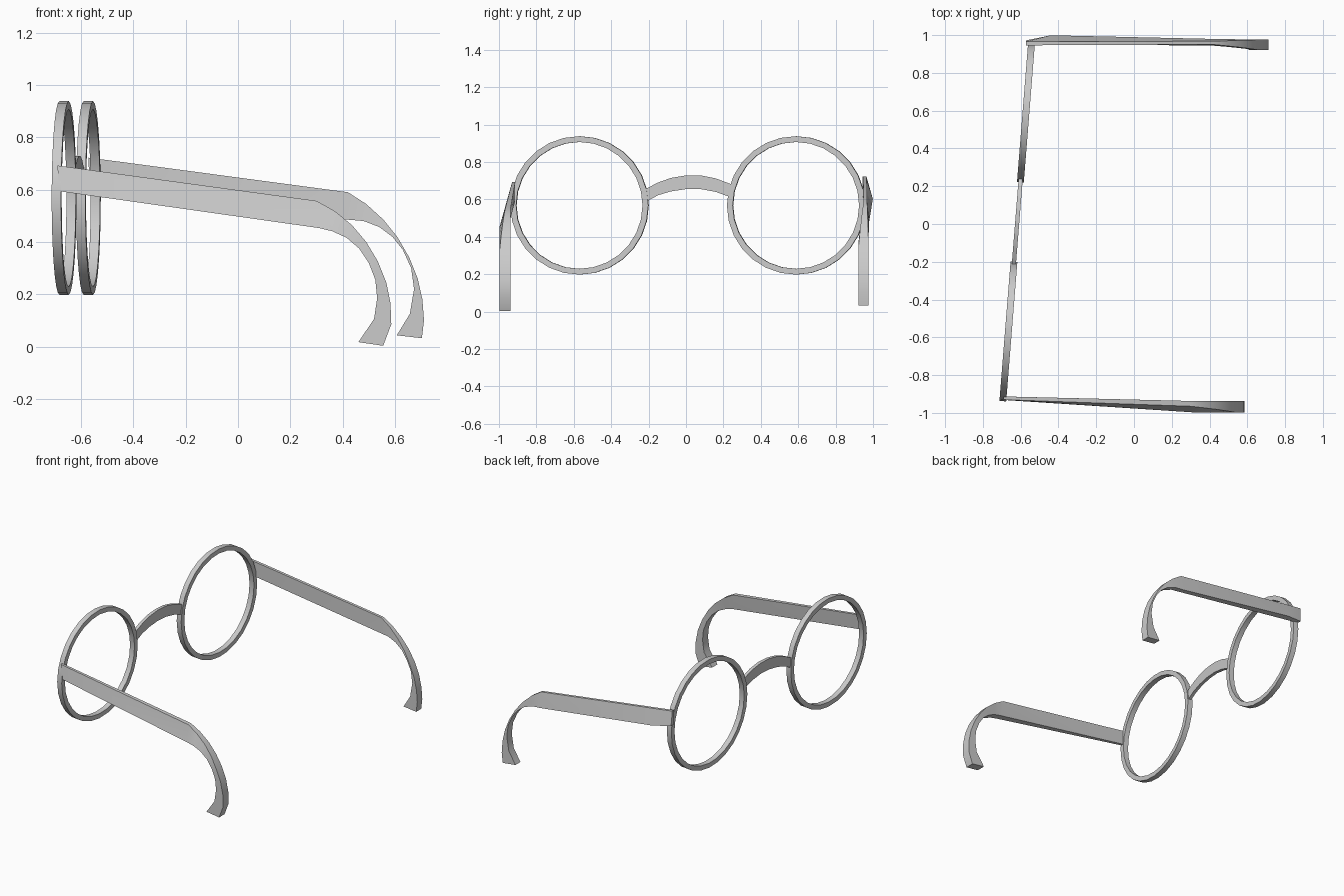
import bpy, bmesh, math
from mathutils import Vector

if "Cube" in bpy.data.objects:
    bpy.data.objects.remove(bpy.data.objects["Cube"])

grey = bpy.data.materials.new("Frame grey")
grey.use_nodes = True
grey.diffuse_color = (0.6, 0.6, 0.6, 1)
grey.node_tree.nodes["Principled BSDF"].inputs["Base Color"].default_value = (0.6, 0.6, 0.6, 1)

# The lens plane is turned slightly about z
ACROSS = Vector((0.08, 1, 0)).normalized()
NORMAL = Vector((1, -0.08, 0)).normalized()


def loft(name, sections, closed=False):
    """Skin a row of four-cornered sections; cap the ends unless closed."""
    bm = bmesh.new()
    rows = [[bm.verts.new(p) for p in s] for s in sections]
    pairs = list(zip(rows, rows[1:]))
    if closed:
        pairs.append((rows[-1], rows[0]))
    else:
        bm.faces.new(rows[0])
        bm.faces.new(rows[-1])
    for a, b in pairs:
        for i in range(4):
            j = (i + 1) % 4
            bm.faces.new((a[i], a[j], b[j], b[i]))
    bmesh.ops.recalc_face_normals(bm, faces=bm.faces)
    mesh = bpy.data.meshes.new(name)
    bm.to_mesh(mesh)
    bm.free()
    mesh.materials.append(grey)
    ob = bpy.data.objects.new(name, mesh)
    bpy.context.collection.objects.link(ob)
    bpy.ops.object.select_all(action='DESELECT')
    ob.select_set(True)
    bpy.context.view_layer.objects.active = ob
    bpy.ops.object.shade_smooth_by_angle(angle=math.radians(30))
    return ob


# Round rims with a rectangular section
def rim(name, center, sides=28, outer=0.37, inner=0.339, half=0.018):
    sections = []
    for k in range(sides):
        a = 2 * math.pi * k / sides
        d = ACROSS * math.cos(a) + Vector((0, 0, math.sin(a)))
        sections.append([Vector(center) + d * r + NORMAL * t
                         for r, t in ((outer, -half), (outer, half), (inner, half), (inner, -half))])
    loft(name, sections, closed=True)


rim("right_rim", (-0.665, -0.569, 0.568))
rim("left_rim", (-0.572, 0.589, 0.568))

# Arched bridge: y, lower z, upper z
bridge = [(-0.218, 0.585, 0.655), (-0.15, 0.622, 0.69), (-0.08, 0.643, 0.715),
          (0.0, 0.655, 0.728), (0.08, 0.655, 0.728), (0.16, 0.64, 0.712), (0.237, 0.612, 0.683)]
sections = []
for y, low, high in bridge:
    x = -0.619 + 0.08 * y
    sections.append([(x - 0.011, y, low), (x + 0.011, y, low), (x + 0.011, y, high), (x - 0.011, y, high)])
loft("bridge", sections)


# Temples: each row is upper (x, z), lower (x, z), upper y pair, lower y pair
def temple(name, rows):
    sections = []
    for (ux, uz), (lx, lz), (u1, u2), (l1, l2) in rows:
        sections.append([(ux, u1, uz), (ux, u2, uz), (lx, l2, lz), (lx, l1, lz)])
    loft(name, sections)


def hook(points, upper, lower, end):
    """Curved ear piece whose sides ease from the bar's width to the tip's."""
    rows = []
    for k, (ux, uz, lx, lz) in enumerate(points):
        f = min(1, k / 4)
        mix = lambda p: tuple(a + (b - a) * f for a, b in zip(p, end))
        rows.append(((ux, uz), (lx, lz), mix(upper), mix(lower)))
    return rows


right_hook = [(0.30, 0.557, 0.31, 0.453), (0.37, 0.518, 0.36, 0.441), (0.435, 0.465, 0.415, 0.416),
              (0.49, 0.40, 0.463, 0.375), (0.535, 0.325, 0.50, 0.32), (0.567, 0.245, 0.525, 0.255),
              (0.583, 0.165, 0.532, 0.185), (0.586, 0.085, 0.52, 0.105), (0.555, 0.003, 0.46, 0.017)]
temple("right_temple",
       [((-0.69, 0.692), (-0.685, 0.594), (-0.913, -0.93), (-0.913, -0.932))]
       + hook(right_hook, (-0.937, -0.965), (-0.95, -0.997), (-0.938, -0.997)))

left_hook = [(0.42, 0.59, 0.41, 0.486), (0.49, 0.545, 0.48, 0.48), (0.555, 0.486, 0.54, 0.457),
             (0.61, 0.418, 0.59, 0.42), (0.655, 0.34, 0.63, 0.37), (0.687, 0.26, 0.662, 0.30),
             (0.705, 0.18, 0.673, 0.22), (0.711, 0.10, 0.657, 0.125), (0.703, 0.032, 0.607, 0.043)]
temple("left_temple",
       [((-0.572, 0.722), (-0.568, 0.622), (0.945, 0.965), (0.945, 0.973)),
        ((-0.44, 0.705), (-0.44, 0.602), (0.947, 0.966), (0.95, 0.999))]
       + hook(left_hook, (0.95, 0.968), (0.945, 0.98), (0.922, 0.976)))
